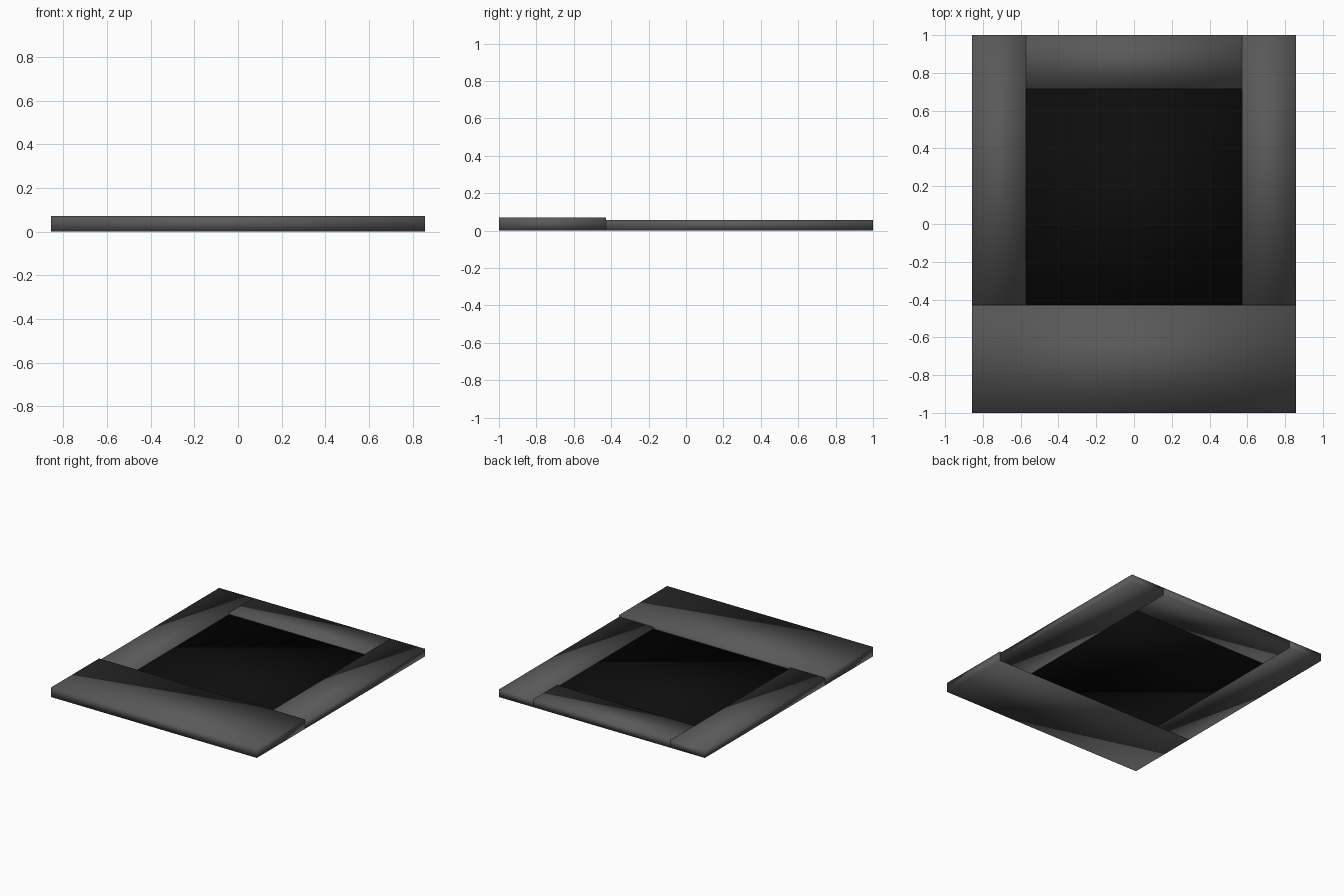
import bpy
import bmesh
from mathutils import Matrix, Vector

if "Cube" in bpy.data.objects:
    bpy.data.objects.remove(bpy.data.objects["Cube"])

U = 1 / 70  # modelling unit: the frame is 120 x 140 units


def material(name, value):
    mat = bpy.data.materials.new(name)
    mat.diffuse_color = (value, value, value, 1)
    mat.use_nodes = True
    mat.node_tree.nodes["Principled BSDF"].inputs["Base Color"].default_value = mat.diffuse_color
    return mat


def box(name, x, y, z, mat):
    """Box from (min, max) ranges in units, with soft normals across corners."""
    size = Vector((x[1] - x[0], y[1] - y[0], z[1] - z[0])) * U
    centre = Vector((x[0] + x[1], y[0] + y[1], z[0] + z[1])) * U / 2
    bm = bmesh.new()
    bmesh.ops.create_cube(bm, size=1, matrix=Matrix.Diagonal((*size, 1)))
    for face in bm.faces:
        face.smooth = True
    mesh = bpy.data.meshes.new(name)
    bm.to_mesh(mesh)
    bm.free()
    mesh.materials.append(mat)
    obj = bpy.data.objects.new(name, mesh)
    obj.location = centre
    bpy.context.collection.objects.link(obj)
    return obj


frame_mat = material("dark_grey", 0.1)
panel_mat = material("black", 0.004)

# Border: wide, slightly thicker bottom bar and three narrow bars
box("bottom_bar", (-60, 60), (-70, -30), (0, 5), frame_mat)
box("top_bar", (-40, 40), (50, 70), (0, 4), frame_mat)
for side, x in (("left", (-60, -40)), ("right", (40, 60))):
    box(side + "_bar", x, (-30, 70), (0, 4), frame_mat)

# Picture panel, recessed below the border
box("picture_panel", (-40, 40), (-30, 50), (0, 3), panel_mat)
